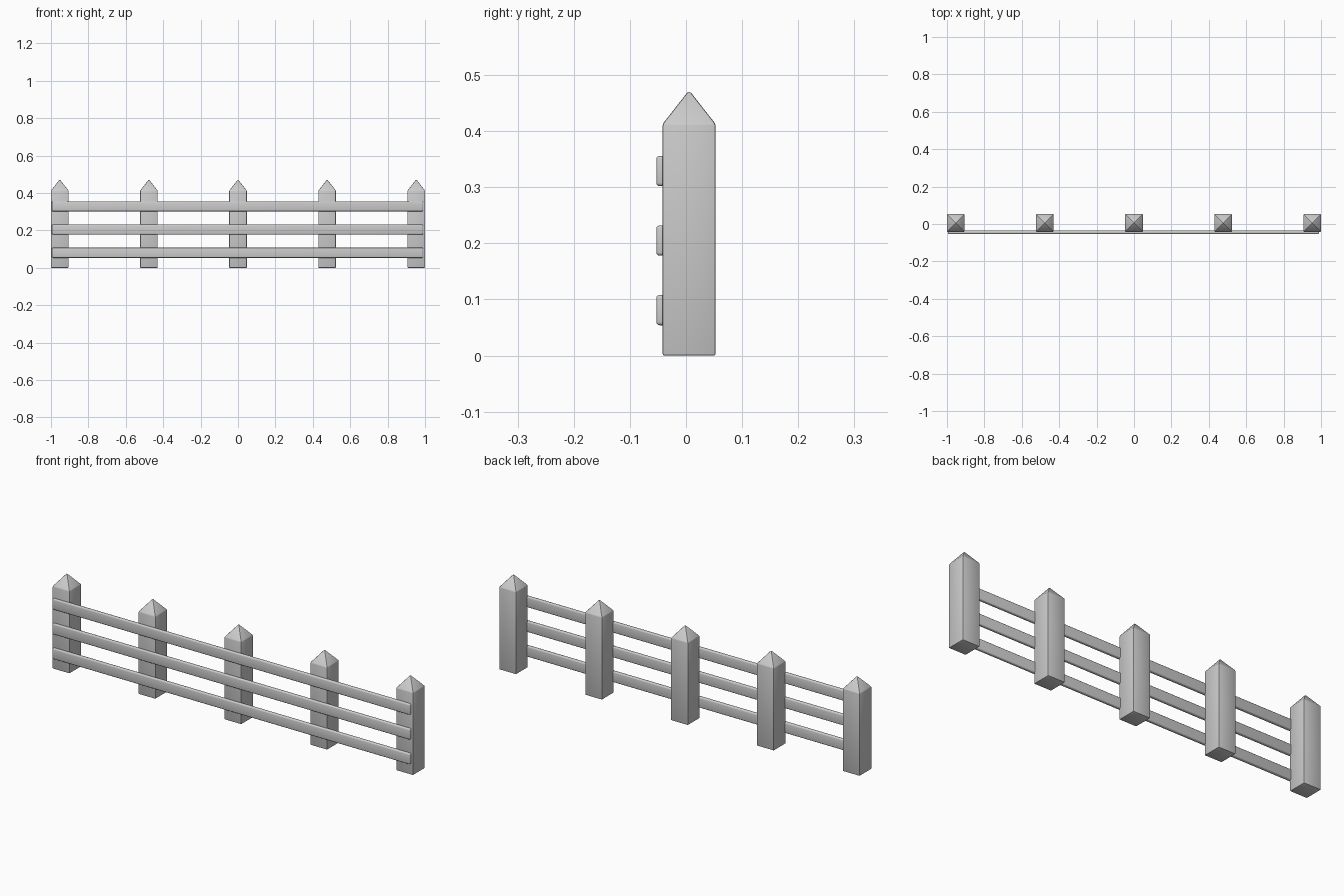
import bpy, bmesh

if "Cube" in bpy.data.objects:
    bpy.data.objects.remove(bpy.data.objects["Cube"])

POST_W, EAVE, PEAK, POST_Y = 0.094, 0.413, 0.473, 0.0055


def finish(name, bm, width, segments):
    bmesh.ops.recalc_face_normals(bm, faces=bm.faces)
    bmesh.ops.bevel(bm, geom=bm.edges[:], offset=width, segments=segments,
                    profile=0.5, affect='EDGES', clamp_overlap=True)
    mesh = bpy.data.meshes.new(name)
    bm.to_mesh(mesh)
    bm.free()
    obj = bpy.data.objects.new(name, mesh)
    bpy.context.collection.objects.link(obj)
    bpy.ops.object.select_all(action='DESELECT')
    obj.select_set(True)
    bpy.context.view_layer.objects.active = obj
    bpy.ops.object.shade_smooth_by_angle()
    return obj


def box(x0, x1, y0, y1, z0, z1):
    bm = bmesh.new()
    bmesh.ops.create_cube(bm, size=1)
    for v in bm.verts:
        v.co = ((x0 + x1) / 2 + v.co.x * (x1 - x0),
                (y0 + y1) / 2 + v.co.y * (y1 - y0),
                (z0 + z1) / 2 + v.co.z * (z1 - z0))
    return bm


# Square posts with pyramid tops
h = POST_W / 2
for i in range(5):
    x = (i - 2) * 0.4765
    bm = box(x - h, x + h, POST_Y - h, POST_Y + h, 0, EAVE)
    bm.faces.ensure_lookup_table()
    top = max(bm.faces, key=lambda f: f.calc_center_median().z)
    poke = bmesh.ops.poke(bm, faces=[top])
    poke['verts'][0].co.z = PEAK
    finish(f"post_{i + 1}", bm, 0.003, 2)

# Rounded rails across the front
for i, z in enumerate((0.081, 0.205, 0.329)):
    bm = box(-0.994, 0.99, -0.053, -0.035, z - 0.027, z + 0.027)
    finish(f"rail_{i + 1}", bm, 0.006, 3)
